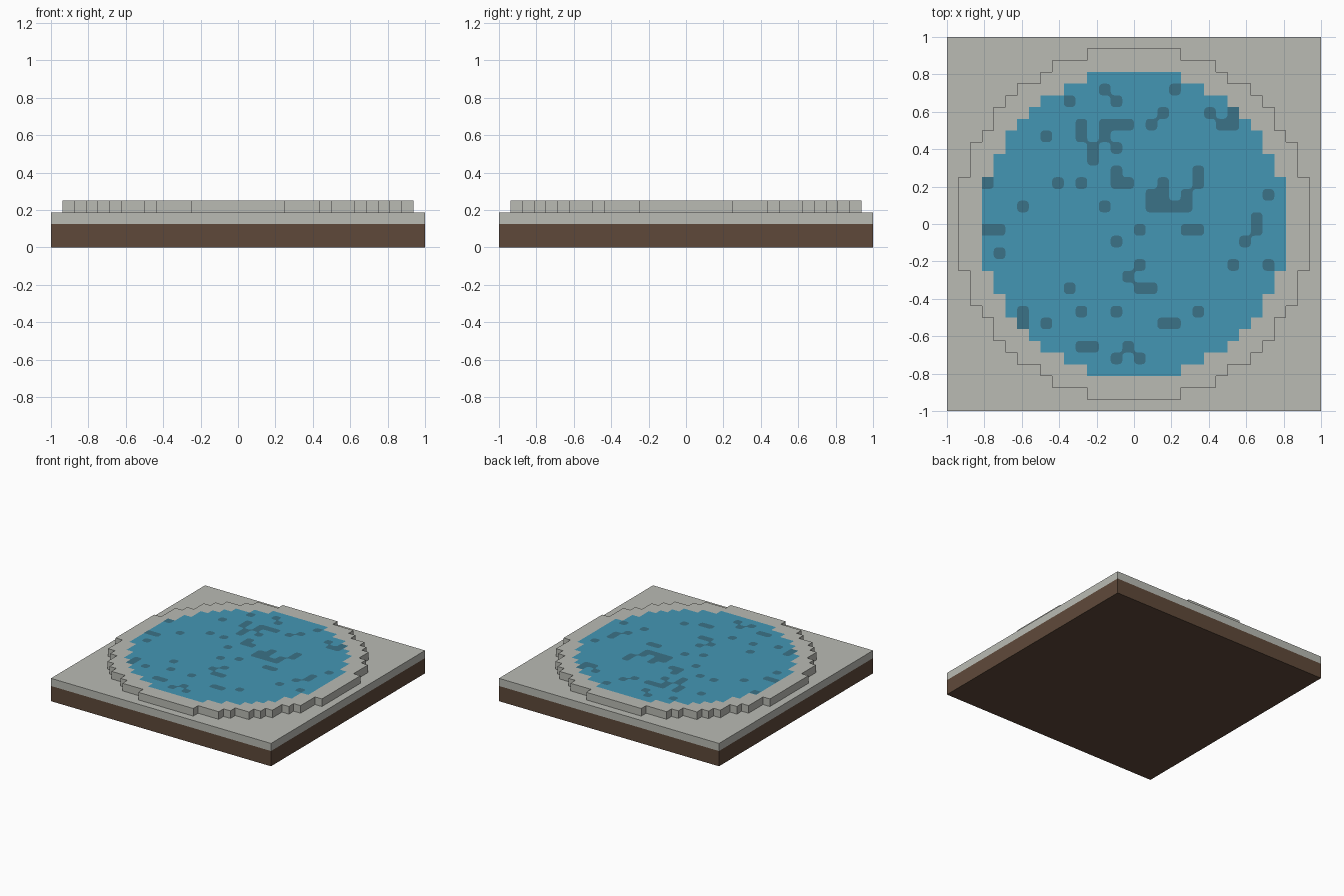
import bpy, bmesh
from math import atan2, cos, sin, pi
from mathutils import Vector

cube = bpy.data.objects.get("Cube")
if cube:
    bpy.data.objects.remove(cube, do_unlink=True)

CELL = 1 / 16           # the model is laid out on a square grid
HALF = 16               # half the plot width, in cells
RIM, POOL = 15, 13      # radii of kerb and water, in cells
ROUND = 0.32            # corner rounding of the ripples, in cells


def material(name, srgb):
    lin = [((c / 255 + 0.055) / 1.055) ** 2.4 for c in srgb] + [1]
    mat = bpy.data.materials.new(name)
    mat.use_nodes = True
    mat.diffuse_color = lin
    bsdf = mat.node_tree.nodes["Principled BSDF"]
    bsdf.inputs["Base Color"].default_value = lin
    bsdf.inputs["Roughness"].default_value = 0.9
    return mat


def finish(name, bm, mat):
    mesh = bpy.data.meshes.new(name)
    bm.to_mesh(mesh)
    bm.free()
    mesh.materials.append(mat)
    obj = bpy.data.objects.new(name, mesh)
    bpy.context.collection.objects.link(obj)
    return obj


def slab(name, z0, z1, mat):
    bm = bmesh.new()
    bmesh.ops.create_cube(bm, size=1)
    bmesh.ops.scale(bm, vec=(2, 2, z1 - z0), verts=bm.verts)
    bmesh.ops.translate(bm, vec=(0, 0, (z0 + z1) / 2), verts=bm.verts)
    return finish(name, bm, mat)


def inside(i, j, radius):
    return (i + 0.5) ** 2 + (j + 0.5) ** 2 < radius ** 2


def stepped_ring(name, inner, outer, z0, z1, mat):
    """Solid made of every grid cell between two radii."""
    bm = bmesh.new()
    for i in range(-HALF, HALF):
        for j in range(-HALF, HALF):
            if inside(i, j, outer) and not inside(i, j, inner):
                corners = ((i, j), (i + 1, j), (i + 1, j + 1), (i, j + 1))
                bm.faces.new([bm.verts.new((x * CELL, y * CELL, z0)) for x, y in corners])
    bmesh.ops.remove_doubles(bm, verts=bm.verts, dist=0.001)
    top = bmesh.ops.extrude_face_region(bm, geom=bm.faces[:])["geom"]
    moved = [v for v in top if isinstance(v, bmesh.types.BMVert)]
    bmesh.ops.translate(bm, vec=(0, 0, z1 - z0), verts=moved)
    bmesh.ops.recalc_face_normals(bm, faces=bm.faces)
    return finish(name, bm, mat)


def corner_arc(i, j, sx, sy):
    """Points rounding one corner of a cell, counter-clockwise."""
    mid = Vector((i + 0.5 + sx * (0.5 - ROUND), j + 0.5 + sy * (0.5 - ROUND)))
    start = atan2(sy, sx) - pi / 4
    return [mid + ROUND * Vector((cos(start + k * pi / 6), sin(start + k * pi / 6)))
            for k in range(4)]


def ripple_plate(name, cells, z, mat):
    """Flat marks that round off outside corners and fill inside ones."""
    bm = bmesh.new()

    def face(points):
        bm.faces.new([bm.verts.new((p[0] * CELL, p[1] * CELL, z)) for p in points])

    def joined(c):
        return c in cells or not inside(*c, POOL)

    for i in range(-POOL, POOL):
        for j in range(-POOL, POOL):
            if not inside(i, j, POOL):
                continue
            outline = []
            for sx, sy in ((-1, -1), (1, -1), (1, 1), (-1, 1)):
                side, above, diagonal = (i + sx, j), (i, j + sy), (i + sx, j + sy)
                tip = Vector((i + 0.5 + sx / 2, j + 0.5 + sy / 2))
                arc = corner_arc(i, j, sx, sy)
                if (i, j) in cells:
                    square = any(joined(c) for c in (side, above, diagonal))
                    outline += [tip] if square else arc
                elif side in cells and above in cells:
                    face([tip] + arc[::-1])
            if outline:
                face(outline)
    bmesh.ops.remove_doubles(bm, verts=bm.verts, dist=0.0005)
    return finish(name, bm, mat)


soil = material("soil brown", (95, 73, 58))
stone = material("stone grey", (186, 187, 180))
water = material("water blue", (68, 150, 180))
shade = material("ripple blue", (59, 114, 135))

# Ground plot
slab("soil_base", 0, 2 * CELL, soil)
slab("stone_paving", 2 * CELL, 3 * CELL, stone)

# Round pool with a stepped kerb
stepped_ring("pool_kerb", POOL, RIM, 3 * CELL, 4 * CELL, stone)
stepped_ring("pool_water", 0, POOL, 3 * CELL, 4 * CELL, water)

# Dark ripples: grid row -> columns
ripples = {
    11: (-3, 3), 10: (-6, -2), 9: (2, 6, 8),
    8: (-5, -3, -2, -1, 1, 7, 8), 7: (-8, -5, -3), 6: (-4, -2), 5: (-4,),
    4: (-2, 5), 3: (-13, -7, -5, -2, -1, 2, 5), 2: (1, 2, 4, 11),
    1: (-10, -3, 1, 2, 3, 4), 0: (10,), -1: (-13, -12, 0, 4, 5, 10),
    -2: (-2, 9), -3: (-12,), -4: (0, 8, 11), -5: (-1,), -6: (-6, 0, 1),
    -8: (-10, -5, -2, 5), -9: (-10, -8, 2, 3), -11: (-5, -4, -1), -12: (-2, 0),
}
marks = {(i, j) for j, row in ripples.items() for i in row}
ripple_plate("water_ripples", marks, 4 * CELL + 0.002, shade)
